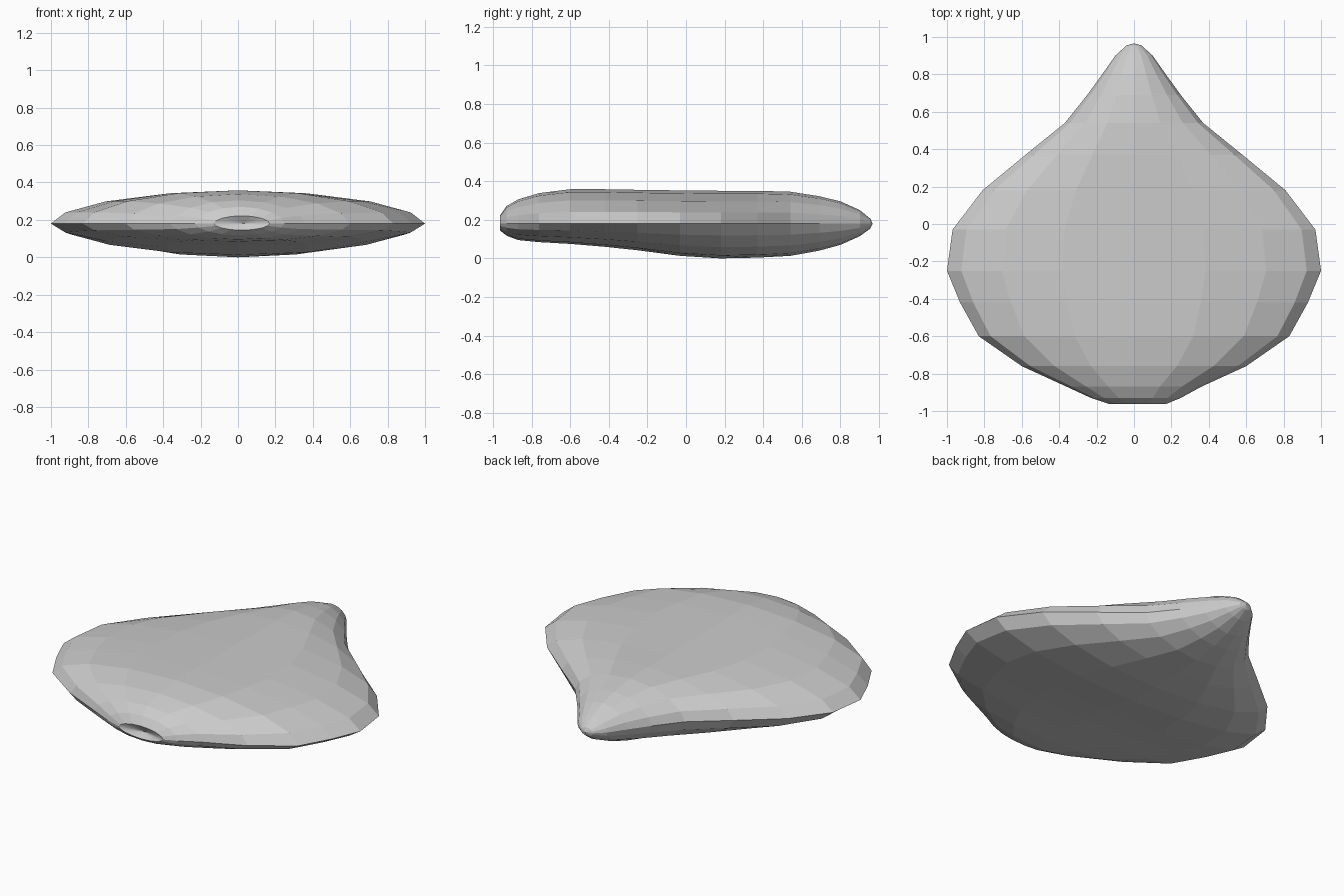
import bpy, bmesh, math

if "Cube" in bpy.data.objects:
    bpy.data.objects.remove(bpy.data.objects["Cube"])

SIDES = 16
RIM_Z = 0.18
# Stations along the body: y, half width, top z, bottom z, x offset
STATIONS = [
    (0.955, 0.04, 0.205, 0.155, 0), (0.90, 0.10, 0.25, 0.115, 0),
    (0.80, 0.17, 0.295, 0.07, 0), (0.69, 0.25, 0.322, 0.04, 0),
    (0.54, 0.37, 0.345, 0.013, 0), (0.37, 0.58, 0.35, 0.004, 0),
    (0.18, 0.81, 0.35, 0.0, 0), (-0.03, 0.97, 0.352, 0.013, 0),
    (-0.25, 1.00, 0.355, 0.042, 0), (-0.42, 0.93, 0.358, 0.06, 0),
    (-0.60, 0.83, 0.358, 0.075, 0), (-0.76, 0.60, 0.338, 0.084, 0),
    (-0.87, 0.36, 0.305, 0.095, 0), (-0.93, 0.24, 0.27, 0.118, 0.01),
    (-0.963, 0.15, 0.222, 0.145, 0.02),
]

bm = bmesh.new()


def ring(y, w, top, bottom, x0):
    verts = []
    for i in range(SIDES):
        a = 2 * math.pi * i / SIDES
        s = math.sin(a)
        h = abs(s) ** 1.12          # slightly lens-shaped section
        z = RIM_Z + ((top - RIM_Z) * h if s > 0 else (bottom - RIM_Z) * h)
        verts.append(bm.verts.new((x0 + w * math.cos(a), y, z)))
    return verts


def cap(loop, point):
    pole = bm.verts.new(point)
    for i in range(SIDES):
        bm.faces.new((loop[i], loop[(i + 1) % SIDES], pole))


# Flattened teardrop body
rings = [ring(*s) for s in STATIONS]
for a, b in zip(rings, rings[1:]):
    for i in range(SIDES):
        j = (i + 1) % SIDES
        bm.faces.new((a[i], a[j], b[j], b[i]))

# Pointed back tip and shallow front dimple
cap(rings[0], (0, 0.966, RIM_Z))
cap(rings[-1], (0.03, -0.938, RIM_Z))

bmesh.ops.recalc_face_normals(bm, faces=bm.faces)
mesh = bpy.data.meshes.new("teardrop_body")
bm.to_mesh(mesh)
bm.free()
body = bpy.data.objects.new("teardrop_body", mesh)
bpy.context.collection.objects.link(body)
